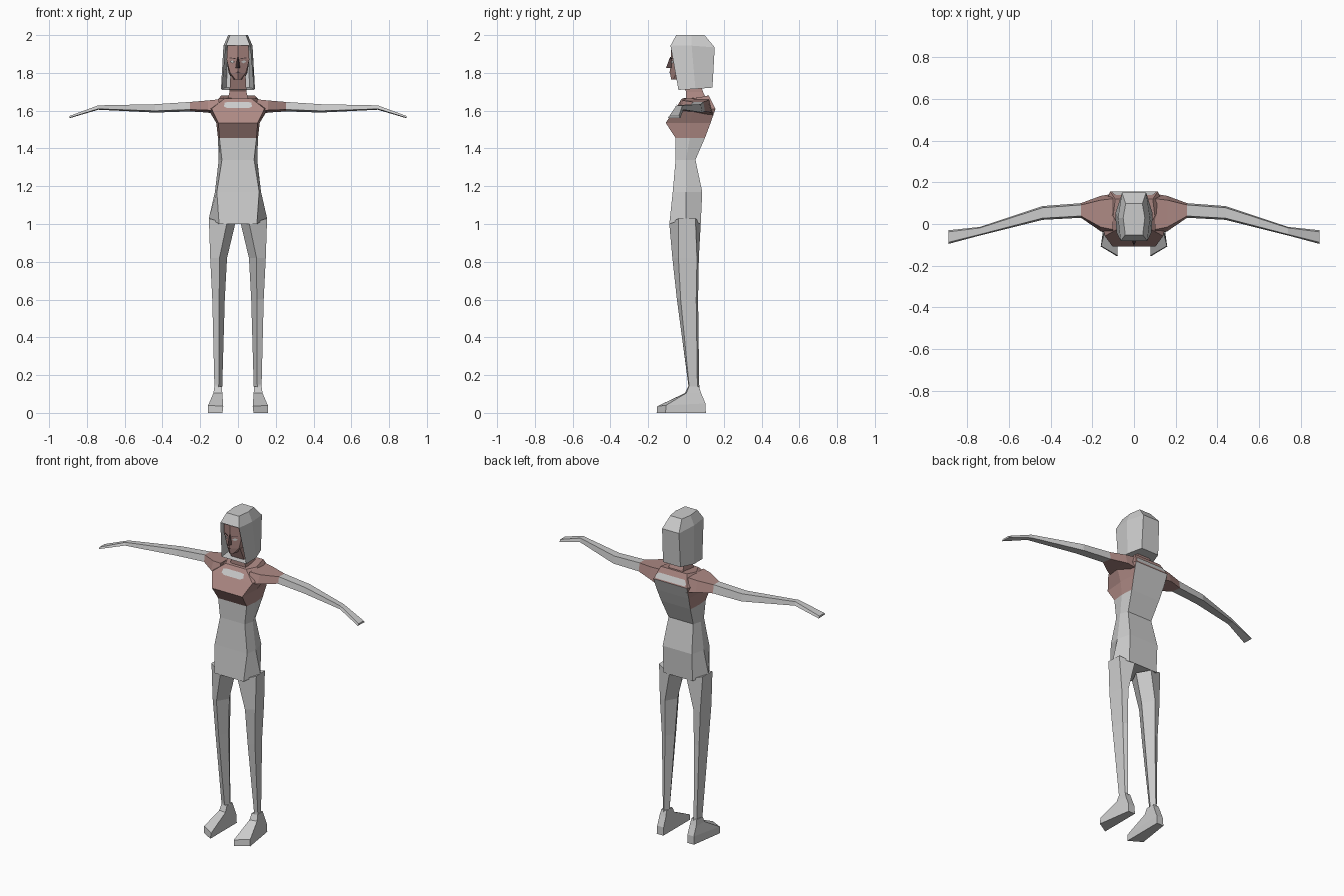
import bpy
import bmesh
from mathutils import Vector

old = bpy.data.objects.get("Cube")
if old:
    bpy.data.objects.remove(old, do_unlink=True)


def material(name, rgb):
    mat = bpy.data.materials.new(name)
    mat.use_nodes = True
    mat.diffuse_color = (*rgb, 1)
    shader = mat.node_tree.nodes["Principled BSDF"]
    shader.inputs["Base Color"].default_value = (*rgb, 1)
    shader.inputs["Roughness"].default_value = 0.8
    return mat


GREY, SKIN, DARK = 0, 1, 2
PALETTE = [
    material("plain grey", (0.6, 0.6, 0.6)),
    material("skin pink", (0.42, 0.25, 0.23)),
    material("dark brown", (0.1, 0.06, 0.06)),
]


def finish(name, bm, rule, mirrored=False):
    """Colour faces by a rule (None removes the face) and make the object."""
    bmesh.ops.recalc_face_normals(bm, faces=bm.faces)
    unwanted = []
    for face in bm.faces:
        colour = rule(face.calc_center_median(), face.normal) if callable(rule) else rule
        if colour is None:
            unwanted.append(face)
        else:
            face.material_index = colour
    bmesh.ops.delete(bm, geom=unwanted, context="FACES")
    mesh = bpy.data.meshes.new(name)
    bm.to_mesh(mesh)
    bm.free()
    for mat in PALETTE:
        mesh.materials.append(mat)
    obj = bpy.data.objects.new(name, mesh)
    bpy.context.collection.objects.link(obj)
    if mirrored:
        obj.modifiers.new("other side", "MIRROR").use_axis[0] = True
    return obj


def loft(name, rings, rule, mirrored=False):
    """Skin a row of equal rings of points and cap both ends."""
    bm = bmesh.new()
    loops = [[bm.verts.new(point) for point in ring] for ring in rings]
    for low, high in zip(loops, loops[1:]):
        for i in range(len(low)):
            j = (i + 1) % len(low)
            bm.faces.new((low[i], low[j], high[j], high[i]))
    bm.faces.new(loops[0])
    bm.faces.new(loops[-1])
    return finish(name, bm, rule, mirrored)


def symmetric(half):
    """Complete a half ring, listed from front to back, across x = 0."""
    return half + [(-x, y, z) for x, y, z in reversed(half) if x > 0]


def level(z, *points):
    return [(x, y, z) for x, y in points]


def plate(name, points, colour, mirrored=False):
    bm = bmesh.new()
    bm.faces.new([bm.verts.new(point) for point in points])
    return finish(name, bm, colour, mirrored)


# Torso: bare upper chest and shoulders, plain lower body and back
def torso_colour(centre, normal):
    if centre.z < 1.455 or (centre.z < 1.6 and normal.y > 0.6):
        return GREY
    return SKIN


torso = [
    [(0.1, -0.088, 1.0), (0.154, 0, 1.03), (0.1, 0.078, 1.0)],
    level(1.17, (0.112, -0.07), (0.122, 0, ), (0.1, 0.086)),
    level(1.34, (0.085, -0.055), (0.102, 0), (0.085, 0.05)),
    level(1.455, (0.098, -0.055), (0.106, 0.02), (0.1, 0.1)),
    level(1.535, (0.104, -0.107), (0.115, 0.02), (0.11, 0.13)),
    level(1.61, (0.14, -0.058), (0.16, 0.04), (0.115, 0.156)),
    [(0.07, -0.02, 1.665), (0.1, 0.04, 1.665), (0.09, 0.12, 1.68)],
]
loft("torso", [symmetric(ring) for ring in torso], torso_colour)

# Light patches on the chest and across the upper back
plate("chest_patch", symmetric([(0.055, -0.061, 1.613), (0.075, -0.054, 1.622),
                                (0.07, -0.042, 1.643), (0.05, -0.04, 1.646)]), GREY)
plate("upper_back_stripe", symmetric([(0.1, 0.156, 1.618), (0.105, 0.15, 1.63),
                                      (0.09, 0.14, 1.65)]), GREY)


# Arms: four-sided sections from shoulder to fingertips
def arm_ring(x, front, back, bottom, top):
    slant = (back - front) * 0.12
    return [(x, front, bottom + (top - bottom) * 0.2), (x, front + slant, top),
            (x, back - slant, top), (x, back, bottom)]


arms = [
    arm_ring(0.1, -0.05, 0.145, 1.575, 1.66),
    arm_ring(0.16, -0.035, 0.135, 1.59, 1.654),
    arm_ring(0.255, 0.03, 0.1, 1.596, 1.646),
    arm_ring(0.44, 0.02, 0.086, 1.59, 1.634),
    arm_ring(0.74, -0.055, -0.014, 1.605, 1.628),
    arm_ring(0.892, -0.096, -0.03, 1.56, 1.572),
]
loft("arms", arms, lambda centre, normal: SKIN if centre.x < 0.26 else GREY, True)


# Legs: five-sided sections with an inner ridge in front
def leg_ring(z, inner, outer, front, side_front, back):
    middle = inner + (outer - inner) * 0.45
    return level(z, (inner, (front + back) / 2), (middle, front), (outer, side_front),
                 (outer - 0.008, back - 0.01), (middle, back))


legs = [
    [(0.015, 0, 1.0), (0.06, -0.088, 1.0), (0.154, -0.04, 1.03),
     (0.15, 0.05, 1.03), (0.06, 0.078, 1.0)],
    leg_ring(0.82, 0.058, 0.147, -0.072, -0.04, 0.068),
    leg_ring(0.6, 0.07, 0.136, -0.048, -0.028, 0.064),
    leg_ring(0.15, 0.083, 0.125, 0.012, 0.016, 0.07),
    leg_ring(0.1, 0.085, 0.125, 0.012, 0.016, 0.075),
]
loft("legs", legs, GREY, True)

# Feet: wedges with a slanted toe edge
feet = [
    level(0, (0.082, -0.155), (0.16, -0.108), (0.128, 0.105), (0.082, 0.105)),
    [(0.078, -0.152, 0.035), (0.158, -0.106, 0.04), (0.126, 0.103, 0.05), (0.082, 0.103, 0.05)],
    level(0.105, (0.083, -0.005), (0.13, 0.002), (0.126, 0.08), (0.083, 0.08)),
    level(0.14, (0.085, 0.012), (0.125, 0.015), (0.122, 0.068), (0.086, 0.068)),
]
loft("feet", feet, GREY, True)

# Neck and head
neck = [
    level(1.655, (0.055, 0), (0.055, 0.11)),
    level(1.7, (0.045, 0), (0.045, 0.09)),
    level(1.79, (0.04, -0.035), (0.04, 0.06)),
]
loft("neck", [symmetric(ring) for ring in neck], SKIN)

head = [
    level(1.765, (0, -0.078), (0.014, -0.068), (0.03, 0.02)),
    level(1.8, (0, -0.085), (0.042, -0.05), (0.05, 0.05)),
    level(1.87, (0, -0.08), (0.06, -0.05), (0.06, 0.08)),
    level(1.95, (0, -0.077), (0.055, -0.062), (0.055, 0.08)),
]
loft("head", [symmetric(ring) for ring in head], SKIN)

# Face details
nose = [
    level(1.825, (0, -0.106), (0.014, -0.07)),
    level(1.885, (0, -0.084), (0.004, -0.075)),
]
loft("nose", [symmetric(ring) for ring in nose],
     lambda centre, normal: DARK if normal.z < 0.5 and centre.z < 1.86 else SKIN)


def face_point(x, z):
    """A point just in front of the face plane at cheek height."""
    return Vector((x, -0.088 + 0.52 * x, z))


plate("eyes", [face_point(x, z) for x, z in
               ((0.015, 1.858), (0.03, 1.85), (0.045, 1.86), (0.03, 1.867))], GREY, True)
plate("eyebrows", [face_point(x, z) for x, z in
                   ((0.012, 1.874), (0.045, 1.876), (0.045, 1.881), (0.012, 1.879))], DARK, True)
plate("mouth", [face_point(x, z) for x, z in
                ((0, 1.798), (0.014, 1.803), (0, 1.808))], DARK, True)


# Hair: faceted bob, open in front of the face
def hair_colour(centre, normal):
    framed = abs(centre.x) < 0.02 and centre.y < -0.04 and centre.z < 1.9
    return None if framed else GREY


hair = [
    [(0.084, -0.04, 1.71), (0.09, 0.05, 1.715), (0.06, 0.14, 1.722)],
    [(0.064, -0.082, 1.944), (0.077, 0.03, 1.944), (0.058, 0.152, 1.935)],
    level(2.0, (0.042, -0.052), (0.052, 0.03), (0.04, 0.098)),
]
loft("hair", [symmetric(ring) for ring in hair], hair_colour)
